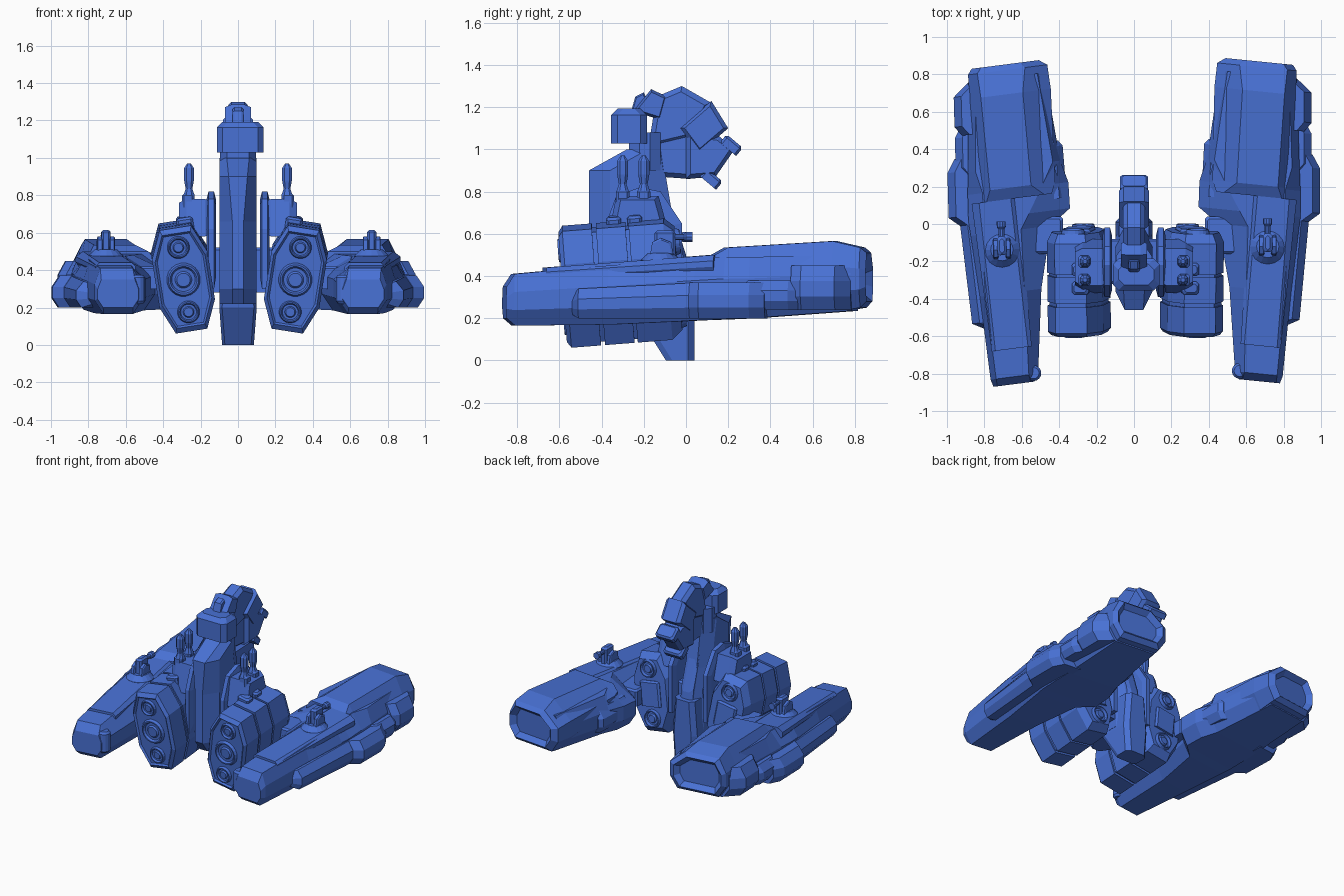
import bpy, bmesh
from math import cos, sin, pi, radians
from mathutils import Matrix, Vector

cube = bpy.data.objects.get("Cube")
if cube:
    bpy.data.objects.remove(cube)

blue = bpy.data.materials.new("royal blue")
blue.use_nodes = True
blue.diffuse_color = (.065, .165, .66, 1)
blue.node_tree.nodes["Principled BSDF"].inputs["Base Color"].default_value = blue.diffuse_color
IDENTITY = Matrix()
MIRROR = Matrix.Diagonal((-1, 1, 1, 1))


def loft(name, rings, placement=IDENTITY, recess_cap=None, rim=.03):
    """Skin equal-length rings and cap both ends, optionally recessing one cap."""
    bm = bmesh.new()
    loops = [[bm.verts.new(point) for point in ring] for ring in rings]
    for lower, upper in zip(loops, loops[1:]):
        for i in range(len(lower)):
            bm.faces.new((lower[i - 1], lower[i], upper[i], upper[i - 1]))
    caps = [bm.faces.new(loops[0]), bm.faces.new(loops[-1])]
    bmesh.ops.recalc_face_normals(bm, faces=bm.faces)
    if recess_cap is not None:
        cap = caps[recess_cap]
        bmesh.ops.inset_region(bm, faces=[cap], thickness=rim)
        bmesh.ops.translate(bm, verts=cap.verts, vec=cap.normal * -rim)
    bm.transform(placement)
    bmesh.ops.recalc_face_normals(bm, faces=bm.faces)
    mesh = bpy.data.meshes.new(name)
    bm.to_mesh(mesh)
    bm.free()
    mesh.materials.append(blue)
    bpy.context.collection.objects.link(bpy.data.objects.new(name, mesh))


def hull_ring(y, inner, outer, bottom, top, inner_slope=.04, outer_slope=.04):
    """Eight-sided upright section of a pod, slanted to follow the pod's yaw."""
    height = top - bottom
    under = height / 5
    low, high = bottom + height * .3, bottom + height * .65
    outline = [(inner + under, bottom), (outer - under, bottom), (outer, low), (outer, high),
               (outer - outer_slope, top), (inner + inner_slope, top), (inner, high), (inner, low)]
    return [Vector((x, y + (.66 - x) / 10, z)) for x, z in outline]


def plan_ring(z, front, back, half, nose, tail, corner, centre=0):
    """Eight-sided horizontal section, narrowed to nose in front and tail behind."""
    side = [(nose, front), (half, front + corner), (half, back - corner), (tail, back)]
    return [Vector((centre + x, y, z)) for x, y in side] + \
           [Vector((centre - x, y, z)) for x, y in reversed(side)]


def slab(name, outline, half, bevel=.025, centre=0, placement=IDENTITY):
    """Side outline in y and z, extruded across x with chamfered rims."""
    middle = sum(map(Vector, outline), Vector((0, 0))) / len(outline)
    rings = []
    for x, scale in ((-half, .8), (bevel - half, 1), (half - bevel, 1), (half, .8)):
        points = [middle + (Vector(p) - middle) * scale for p in outline]
        rings.append([Vector((centre + x, *p)) for p in points])
    loft(name, rings, placement)


def block(name, size, centre, placement=IDENTITY, cut=.012):
    """Box with cut upright corners and a chamfered top."""
    width, depth, height = (Vector(size) / 2)
    rings = []
    for z, shrink in ((-height, 0), (height - cut, 0), (height, cut)):
        w, d = width - shrink, depth - shrink
        ring = plan_ring(z, -d, d, w, w - cut, w - cut, cut)
        rings.append([p + Vector(centre) for p in ring])
    loft(name, rings, placement)


def lathe(name, profile, centre, axis, placement, sides=16):
    """Turned part from (radius, distance) pairs."""
    spots = [(cos(2 * pi * i / sides), sin(2 * pi * i / sides)) for i in range(sides)]
    rings = []
    for radius, along in profile:
        rings.append([Vector((radius * u, along, radius * v) if axis == "Y" else
                             (radius * u, radius * v, along)) + Vector(centre) for u, v in spots])
    loft(name, rings, placement)


# central body, lower fin and neck
loft("body", [plan_ring(z, front, back, .1, nose, .045, .1) for z, front, back, nose in (
    (.22, -.4, .03, .03), (.3, -.46, .03, .03), (.66, -.46, -.06, .03), (.9, -.46, -.1, .05), (1, -.28, -.12, .06))])
loft("neck", [plan_ring(z, -.27, -.12, .095, .06, .06, .05) for z in (.9, 1.08)])
loft("lower_fin", [plan_ring(z, front, .04, half, half - .015, half - .03, .03) for z, front, half in (
    (0, -.095, .085), (.2, -.22, .1), (.45, -.25, .08))])
slab("spine_ridge", [(-.2, .25), (.04, .2), (0, .5), (-.07, .72), (-.12, 1), (-.2, 1)], .05)

# head and crest
block("head", (.25, .17, .165), (.012, -.27, 1.11), cut=.03)
slab("head_crest", [(-.25, 1.18), (-.165, 1.285), (-.09, 1.25), (-.12, 1.14)], .07, .035)
slab("head_crest_cap", [(-.26, 1.18), (-.24, 1.25), (-.2, 1.27), (-.16, 1.18)], .03, .01)

# curled tail segments
slab("tail_upper", [(-.18, 1), (-.14, 1.25), (-.02, 1.3), (.12, 1.22), (.03, 1.05)], .06)
slab("tail_middle", [(-.03, 1.1), (.12, 1.23), (.2, 1.1), (.06, .98)], .08)
slab("tail_lower", [(0, 1.08), (.16, 1.06), (.23, 1), (.14, .87), (0, .86)], .075)
slab("tail_root", [(-.15, 1.08), (-.12, .87), (.02, .86), (.06, 1.08)], .05)
tail_tilt = Matrix.Rotation(radians(-40), 4, "X")
for plate_name, centre in (("tail_plate_upper", (0, .215, 1.02)), ("tail_plate_lower", (0, .12, .86))):
    block(plate_name, (.15, .1, .05), (0, 0, 0), Matrix.Translation(centre) @ tail_tilt)


def nozzle(name, radius, height, face, direction, placement):
    """Dished nozzle with a raised centre cap."""
    profile = [(1, 0), (.9, .018), (.8, .018), (.7, .004), (.5, .004), (.4, .014)]
    lathe(name, [(radius * share, direction * depth) for share, depth in profile],
          (0, face, height), "Y", placement, sides=20)


def booster_ring(y, scale):
    """Tall octagon: two wide and two narrow pairs of corners."""
    quarter = [(.15, .13), (.085, .28)]
    half = quarter + [(-x, z) for x, z in reversed(quarter)]
    return [Vector((x * scale, y, z * scale)) for x, z in half + [(-x, -z) for x, z in half]]


def booster(side, flip, offset):
    tilt = Matrix.Rotation(radians(9), 4, "Y") @ Matrix.Rotation(radians(4.5), 4, "X")
    placement = flip @ Matrix.Translation((offset, -.3, .37)) @ tilt

    # casing: three drums on a narrower core
    loft(side + "_booster_core", [booster_ring(y, .94) for y in (-.2, .2)], placement)
    for part, start, end, start_scale, end_scale in (
            ("front", -.285, -.125, .9, 1), ("middle", -.105, .035, 1, 1), ("rear", .05, .265, 1, .85)):
        rings = [booster_ring(start, start_scale), booster_ring(start + .02, 1),
                 booster_ring(end - .05, 1), booster_ring(end, end_scale)]
        loft(f"{side}_booster_{part}", rings, placement, 0 if part == "front" else None, rim=.012)

    # nozzles at both ends, and the panel between the rear pair
    nozzle(side + "_main_nozzle", .09, 0, -.275, -1, placement)
    for level, height in (("lower", -.175), ("upper", .175)):
        nozzle(f"{side}_{level}_front_nozzle", .06, height, -.275, -1, placement)
        nozzle(f"{side}_{level}_rear_nozzle", .065, height, .263, 1.3, placement)
    block(side + "_rear_panel", (.16, .04, .18), (0, .26, 0), placement)

    # shoulder plate and block
    slab(side + "_shoulder_plate", [(-.39, .3), (-.39, .62), (-.33, .78), (-.22, .82),
                                    (-.12, .8), (-.02, .65), (-.02, .3)], .025, .01, .143, flip)
    slab(side + "_shoulder_block", [(-.37, .58), (-.33, .78), (-.13, .78), (-.08, .6)], .09, .04, .225, flip)

    # hinges and upright blades
    for place, y in (("front", -.3), ("rear", -.2)):
        block(f"{side}_{place}_hinge", (.09, .07, .06), (-.055, y + .28, .28), placement)
        block(f"{side}_{place}_blade_foot", (.065, .065, .13), (.267, y, .745), flip)
        rings = [plan_ring(z, y - r, y + r, r, r / 2, r / 2, r / 2, .262)
                 for z, r in ((.7, .03), (.8, .03), (.835, .018), (.88, .026), (.945, .026), (.97, .01))]
        loft(f"{side}_{place}_blade", rings, flip)

    # struts to the body and the pod
    block(side + "_inner_strut", (.16, .24, .24), (.14, -.2, .4), flip)
    block(side + "_outer_strut", (.22, .2, .12), (.49, -.06, .36), flip)


def armour(name, placement, front, back, reach, bottom, top, front_taper=.04, back_taper=.04):
    """Flank plate with tapered ends."""
    inner = .76
    rings = [hull_ring(front, inner, reach - front_taper, bottom, top),
             hull_ring(front + .05, inner, reach, bottom, top),
             hull_ring(back - .07, inner, reach, bottom, top),
             hull_ring(back, inner, reach - back_taper, bottom, top)]
    loft(name, rings, placement)


def turret(side, placement):
    x, y = .715, -.12
    lathe(side + "_turret_base", [(.095, .44), (.095, .475), (.06, .51)], (x, y, 0), "Z", placement)
    for place, shift in (("inner", -.033), ("outer", .033)):
        slab(f"{side}_{place}_turret_cheek", [(y - .05, .5), (y - .04, .56), (y, .58), (y + .05, .56), (y + .06, .5)],
             .015, .005, x + shift, placement)
    block(side + "_turret_head", (.05, .1, .12), (x, y + .02, .555), placement)
    lathe(side + "_turret_barrel", [(.016, -.1), (.016, -.01), (.024, 0), (.024, .03)],
          (x, 0, .585), "Y", placement, sides=10)


def pod(side, placement):
    # main hull, swelling inward behind the booster
    sections = [(-.84, .56, .78, .2, .35, .02, .02), (-.8, .54, .795, .165, .41, .05, .03),
                (-.35, .51, .84, .17, .45, .09, .03), (-.02, .45, .88, .185, .475, .16, .06),
                (.06, .345, .89, .19, .48, .22, .08), (.2, .35, .89, .195, .49, .14, .08),
                (.32, .39, .885, .2, .49), (.8, .46, .87, .235, .5)]
    loft(side + "_pod_hull", [hull_ring(*s) for s in sections], placement)

    # raised front deck and rear engine block with recessed outlet
    loft(side + "_front_deck", [hull_ring(-.65, .57, .785, .38, .44, .02, .02),
                                hull_ring(.15, .62, .87, .42, .5)], placement)
    engine = [(.15, .44, .83, .36, .5), (.21, .42, .84, .28, .535, .13, .07),
              (.71, .43, .865, .23, .565, .15, .06), (.84, .445, .87, .25, .535, .12, .05),
              (.87, .49, .85, .28, .51, .1, .05)]
    loft(side + "_rear_block", [hull_ring(*s) for s in engine], placement, recess_cap=1, rim=.035)

    # stepped armour on the outer flank
    loft(side + "_front_armour", [hull_ring(-.53, .7, .81, .22, .31), hull_ring(-.49, .7, .885, .2, .34),
                                  hull_ring(.1, .75, .94, .2, .37)], placement)
    armour(side + "_middle_armour", placement, .04, .4, .995, .2, .37, front_taper=.06)
    armour(side + "_thin_armour", placement, .3, .58, .95, .24, .38)
    armour(side + "_rear_armour", placement, .52, .8, .95, .24, .45, back_taper=.08)

    # inner flank box and front corner roller
    loft(side + "_inner_armour", [hull_ring(y, inner, .5, .25, .42) for y, inner in
                                  ((.12, .36), (.4, .375), (.43, .4))], placement)
    lathe(side + "_corner_roller", [(.03, .22), (.042, .235), (.042, .36), (.03, .375)],
          (.565, -.785, 0), "Z", placement)
    turret(side, placement)


booster("left", IDENTITY, .31)
booster("right", MIRROR, .295)
pod("left", IDENTITY)
# the right pod is yawed slightly further
pivot = Matrix.Translation((-1, .2, 0))
turn = Matrix.Translation((0, -.025, 0)) @ pivot @ Matrix.Rotation(radians(1.6), 4, "Z") @ pivot.inverted()
pod("right", turn @ MIRROR)
